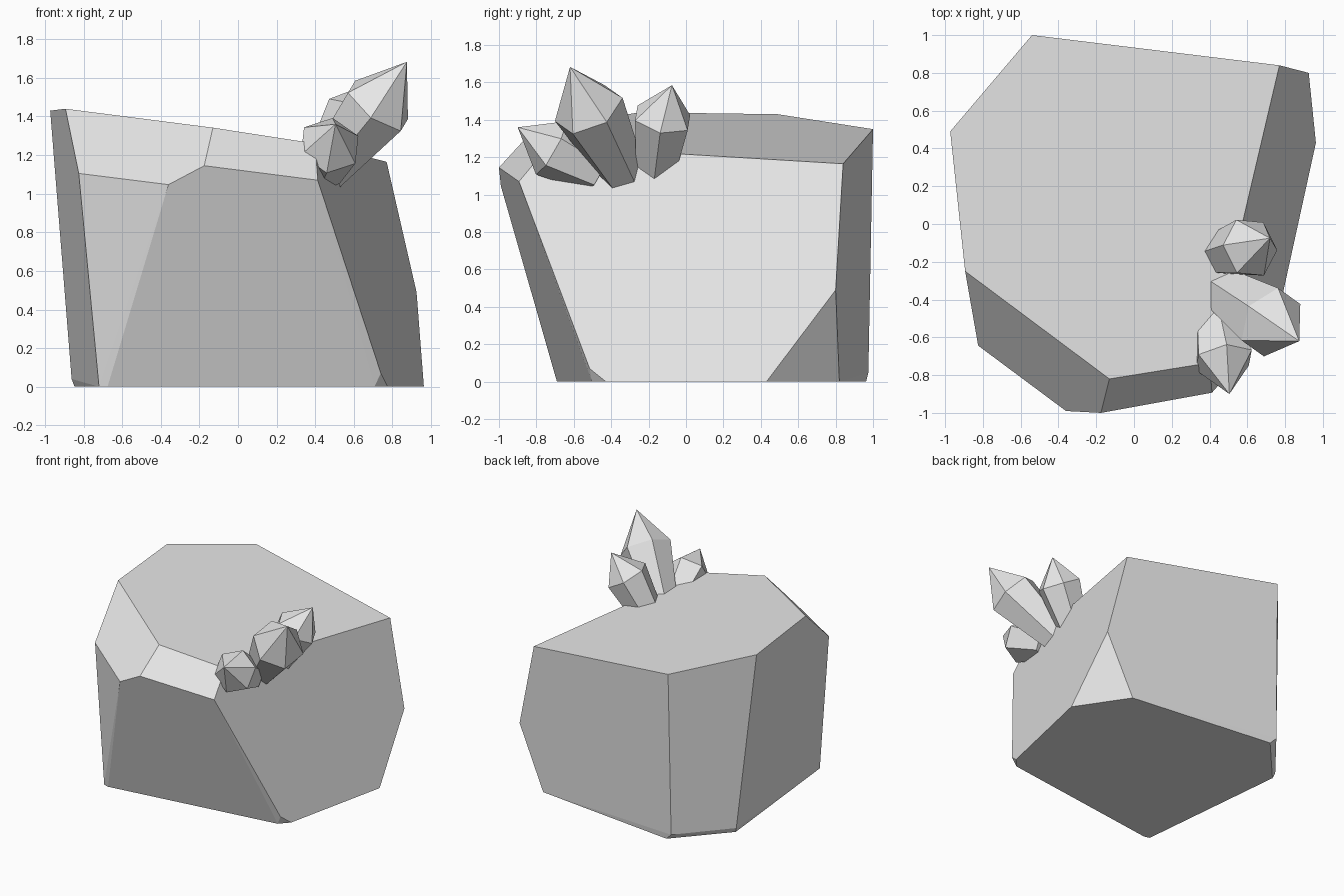
import bpy, bmesh, math
from mathutils import Vector

if "Cube" in bpy.data.objects:
    bpy.data.objects.remove(bpy.data.objects["Cube"])

stone = bpy.data.materials.new("stone_grey")
stone.diffuse_color = (0.8, 0.8, 0.8, 1)
stone.use_nodes = True
stone.node_tree.nodes["Principled BSDF"].inputs["Base Color"].default_value = stone.diffuse_color


def finish(name, bm):
    """Turn a bmesh into a flat-shaded stone object."""
    bmesh.ops.recalc_face_normals(bm, faces=bm.faces)
    mesh = bpy.data.meshes.new(name)
    bm.to_mesh(mesh)
    bm.free()
    mesh.materials.append(stone)
    obj = bpy.data.objects.new(name, mesh)
    bpy.context.collection.objects.link(obj)
    return obj


def boulder(name, corners):
    """Faceted rock: convex hull of its corners with flat facets merged."""
    bm = bmesh.new()
    for c in corners:
        bm.verts.new(c)
    bmesh.ops.convex_hull(bm, input=bm.verts)
    bmesh.ops.dissolve_limit(bm, angle_limit=math.radians(4),
                             verts=bm.verts, edges=bm.edges)
    return finish(name, bm)


def crystal(name, base, base_r, shoulder, shoulder_r, tip, corner, sides=6):
    """Tapered prism with a point; `corner` sets where one long edge lies."""
    base, shoulder, tip = Vector(base), Vector(shoulder), Vector(tip)
    axis = (tip - base).normalized()
    u = Vector(corner) - shoulder
    u = (u - axis * u.dot(axis)).normalized()
    v = axis.cross(u)
    bm = bmesh.new()

    def ring(centre, r):
        angles = [math.tau * i / sides for i in range(sides)]
        return [bm.verts.new(centre + r * (u * math.cos(a) + v * math.sin(a)))
                for a in angles]

    low, high = ring(base, base_r), ring(shoulder, shoulder_r)
    top = bm.verts.new(tip)
    bm.faces.new(low[::-1])
    for i in range(sides):
        j = (i + 1) % sides
        bm.faces.new((low[i], low[j], high[j], high[i]))
        bm.faces.new((high[i], high[j], top))
    return finish(name, bm)


# Main rock: sloping top rim, front chamfer, side corners, footprint
boulder("rock", [
    (-0.54, 1.0, 1.35), (0.77, 0.84, 1.165), (0.40, -0.735, 1.26),
    (-0.13, -0.82, 1.342), (-0.894, -0.25, 1.44), (-0.973, 0.49, 1.43),
    (-0.825, -0.644, 1.105), (-0.36, -0.99, 1.047),
    (-0.175, -1.0, 1.145), (0.413, -0.893, 1.07),
    (0.925, 0.80, 0.49), (0.74, -0.515, 0.07),
    (-0.55, 0.975, 0.05), (-0.862, 0.59, 0.04),
    (0.963, 0.43, 0), (0.70, 0.82, 0), (-0.50, 0.963, 0),
    (-0.847, 0.576, 0), (-0.72, -0.677, 0), (-0.676, -0.69, 0),
    (0.707, -0.503, 0), (0.775, -0.428, 0),
])

# Crystal cluster growing from the upper right edge
crystal("large_crystal", (0.44, -0.33, 1.10), 0.12,
        (0.725, -0.52, 1.455), 0.195, (0.875, -0.62, 1.683),
        (0.60, -0.43, 1.605))
crystal("back_crystal", (0.46, -0.16, 1.14), 0.12,
        (0.615, -0.125, 1.41), 0.165, (0.72, -0.075, 1.585),
        (0.767, -0.14, 1.32))
crystal("front_crystal", (0.43, -0.47, 1.12), 0.12,
        (0.475, -0.72, 1.25), 0.165, (0.505, -0.90, 1.36),
        (0.33, -0.70, 1.36))
